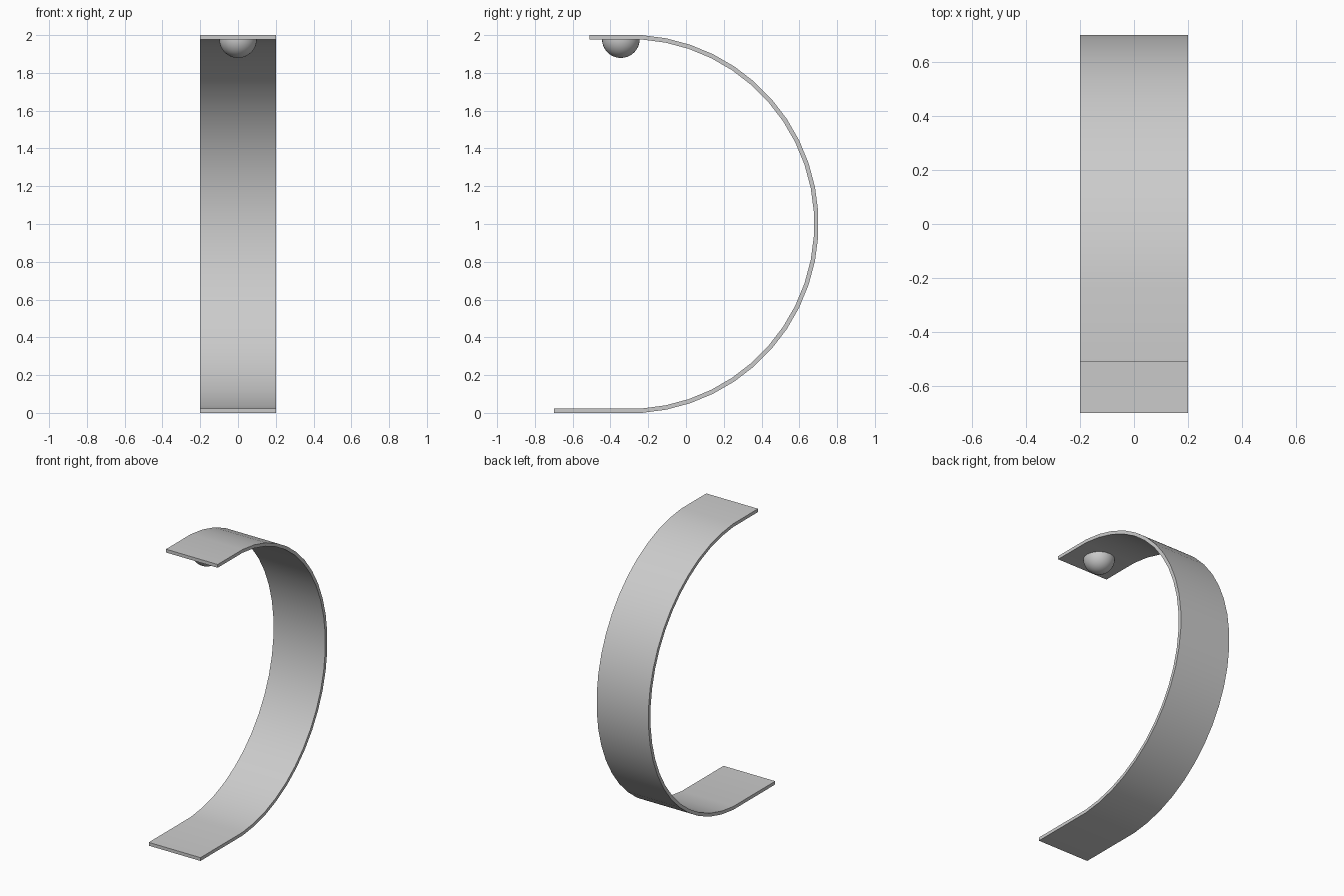
import bpy
import bmesh
from math import sin, cos, radians
from mathutils import Vector

cube = bpy.data.objects.get("Cube")
if cube:
    bpy.data.objects.remove(cube, do_unlink=True)

# Single plain grey
GREY = (0.6, 0.6, 0.6, 1)
grey = bpy.data.materials.new("light_grey")
grey.use_nodes = True
grey.diffuse_color = GREY
grey.node_tree.nodes["Principled BSDF"].inputs["Base Color"].default_value = GREY

WIDTH, THICK = 0.4, 0.023
CENTRE_Y, APOTHEM = -0.30, 1.0
STEP = radians(7.5)


def finish(bm, name, angle):
    """Turn a bmesh into a shaded object."""
    bmesh.ops.recalc_face_normals(bm, faces=bm.faces)
    mesh = bpy.data.meshes.new(name)
    bm.to_mesh(mesh)
    bm.free()
    mesh.materials.append(grey)
    obj = bpy.data.objects.new(name, mesh)
    bpy.context.collection.objects.link(obj)
    bpy.ops.object.select_all(action='DESELECT')
    obj.select_set(True)
    bpy.context.view_layer.objects.active = obj
    bpy.ops.object.shade_smooth_by_angle(angle=radians(angle))
    return obj


def strip_line(apothem):
    """Side profile: lower tab, half ring, upper tab."""
    radius = apothem / cos(STEP / 2)
    ring = [(CENTRE_Y + radius * sin(a), 1 - radius * cos(a))
            for a in (STEP * (i + 0.5) for i in range(24))]
    return [(-0.70, 1 - apothem)] + ring + [(-0.51, 1 + apothem)]


# Curved strip: outer and inner lines joined in cross-sections, then bridged
bm = bmesh.new()
sections = []
for outer, inner in zip(strip_line(APOTHEM), strip_line(APOTHEM - THICK)):
    corners = [(-1, outer), (1, outer), (1, inner), (-1, inner)]
    sections.append([bm.verts.new((s * WIDTH / 2, y, z)) for s, (y, z) in corners])
for a, b in zip(sections, sections[1:]):
    for i in range(4):
        j = (i + 1) % 4
        bm.faces.new((a[i], a[j], b[j], b[i]))
bm.faces.new(sections[0])
bm.faces.new(sections[-1])
finish(bm, "curved_strip", 30)

# Half-round knob hanging under the upper tab
bm = bmesh.new()
bmesh.ops.create_uvsphere(bm, u_segments=32, v_segments=16, radius=0.1)
bmesh.ops.bisect_plane(bm, geom=bm.verts[:] + bm.edges[:] + bm.faces[:],
                       plane_co=(0, 0, 0.002), plane_no=(0, 0, 1), clear_outer=True)
bmesh.ops.holes_fill(bm, edges=[e for e in bm.edges if e.is_boundary])
bmesh.ops.translate(bm, verts=bm.verts, vec=Vector((0, -0.345, 1.979)))
finish(bm, "round_knob", 40)
